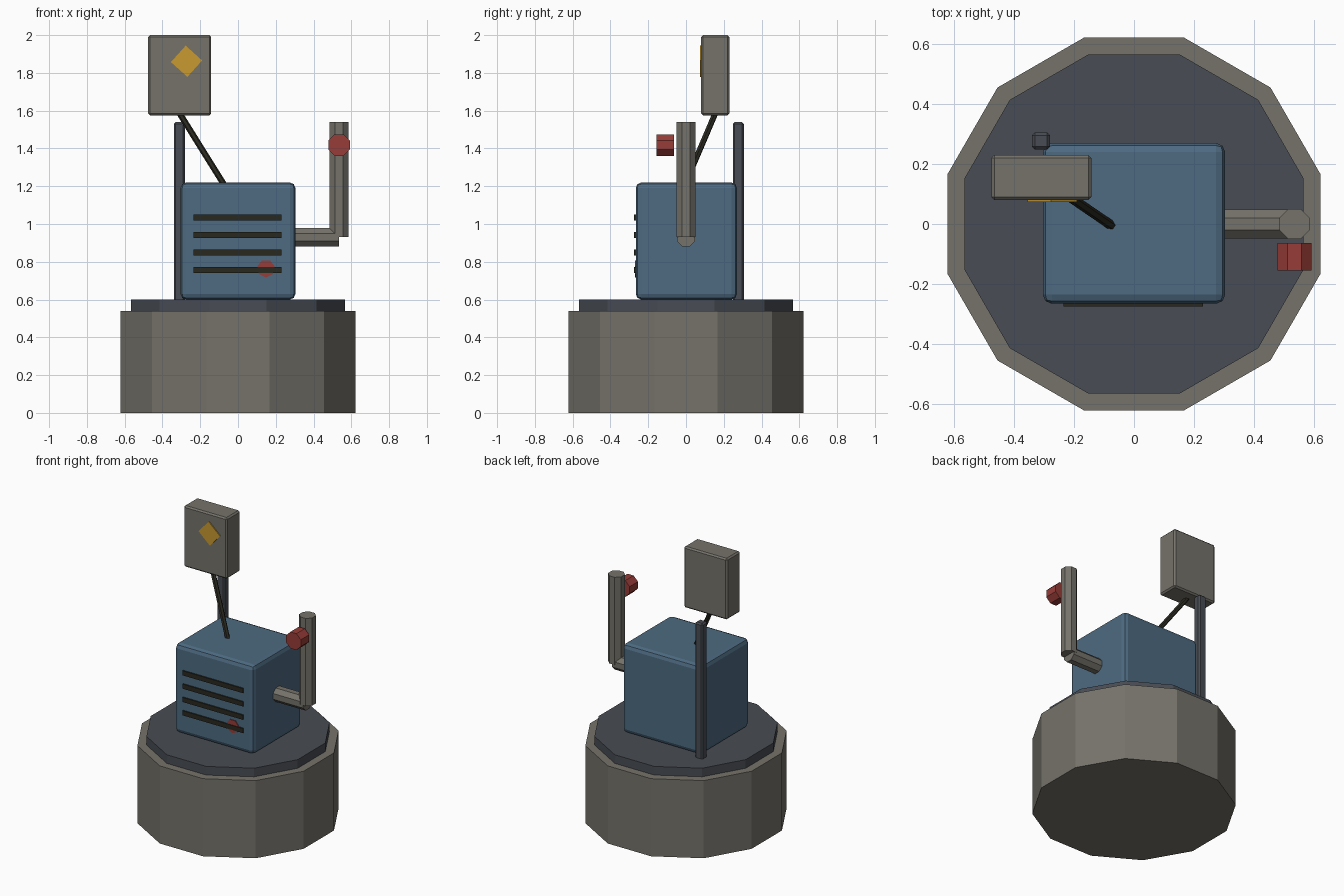
import bpy, math
from mathutils import Vector

if "Cube" in bpy.data.objects:
    bpy.data.objects.remove(bpy.data.objects["Cube"])


def material(name, rgb):
    m = bpy.data.materials.new(name)
    m.diffuse_color = (*rgb, 1)
    m.use_nodes = True
    m.node_tree.nodes["Principled BSDF"].inputs["Base Color"].default_value = m.diffuse_color
    return m


GREY = material("warm_grey", (0.18, 0.17, 0.145))
SLATE = material("dark_slate", (0.065, 0.073, 0.087))
BLUE = material("steel_blue", (0.075, 0.145, 0.22))
BLACK = material("near_black", (0.022, 0.021, 0.014))
RED = material("red", (0.31, 0.045, 0.038))
YELLOW = material("yellow", (0.58, 0.32, 0.03))


def finish(name, mat, bevel=0, segments=1):
    ob = bpy.context.object
    ob.name = name
    ob.data.materials.append(mat)
    if bevel:
        bpy.ops.object.transform_apply(location=False, rotation=False, scale=True)
        mod = ob.modifiers.new("bevel", 'BEVEL')
        mod.width, mod.segments = bevel, segments
    return ob


def box(name, lo, hi, mat, bevel=0, segments=1):
    lo, hi = Vector(lo), Vector(hi)
    bpy.ops.mesh.primitive_cube_add(size=1, location=(lo + hi) / 2)
    bpy.context.object.scale = hi - lo
    return finish(name, mat, bevel, segments)


def prism(name, a, b, apothem, sides, mat):
    """Cylinder from a to b with a flat side facing each axis."""
    a, b = Vector(a), Vector(b)
    d = b - a
    bpy.ops.mesh.primitive_cylinder_add(
        vertices=sides, radius=apothem / math.cos(math.pi / sides),
        depth=d.length, location=(a + b) / 2)
    ob = finish(name, mat)
    for v in ob.data.vertices:  # half-step turn about its own axis
        t = math.pi / sides
        x, y = v.co.x, v.co.y
        v.co.x = x * math.cos(t) - y * math.sin(t)
        v.co.y = x * math.sin(t) + y * math.cos(t)
    ob.rotation_euler = d.to_track_quat('Z', 'Y').to_euler()
    return ob


# Pedestal and deck
prism("pedestal", (0, 0, 0), (0, 0, 0.54), 0.622, 12, GREY)
prism("deck", (0, 0, 0.53), (0, 0, 0.6), 0.566, 12, SLATE)

# Engine housing with front vents
box("housing", (-0.304, -0.266, 0.6), (0.304, 0.27, 1.22), BLUE, 0.03, 2)
for i in range(4):
    z = 0.757 + i * 0.0927
    box(f"vent_{i + 1}", (-0.235, -0.275, z - 0.016), (0.23, -0.25, z + 0.016), BLACK)

# Stop button behind the lowest vent
prism("stop_button", (0.148, -0.24, 0.765), (0.148, -0.271, 0.765), 0.043, 7, RED)

# Exhaust pipe and warning lamp
prism("exhaust_elbow", (0.28, 0, 0.93), (0.535, 0, 0.93), 0.048, 8, GREY)
prism("exhaust_stack", (0.535, 0, 0.93), (0.535, 0, 1.54), 0.05, 8, GREY)
prism("warning_lamp", (0.535, -0.155, 1.418), (0.535, -0.063, 1.418), 0.057, 8, RED)

# Mast, cable and control box with its diamond label
box("mast", (-0.34, 0.248, 0.005), (-0.28, 0.306, 1.54), SLATE, 0.01)
prism("cable", (-0.075, -0.005, 1.21), (-0.312, 0.157, 1.59), 0.014, 6, BLACK)
box("control_box", (-0.476, 0.08, 1.575), (-0.142, 0.23, 2.0), GREY, 0.01)
label = box("diamond_label", (-0.331, 0.073, 1.803), (-0.214, 0.082, 1.92), YELLOW)
label.rotation_euler.y = math.radians(42)
